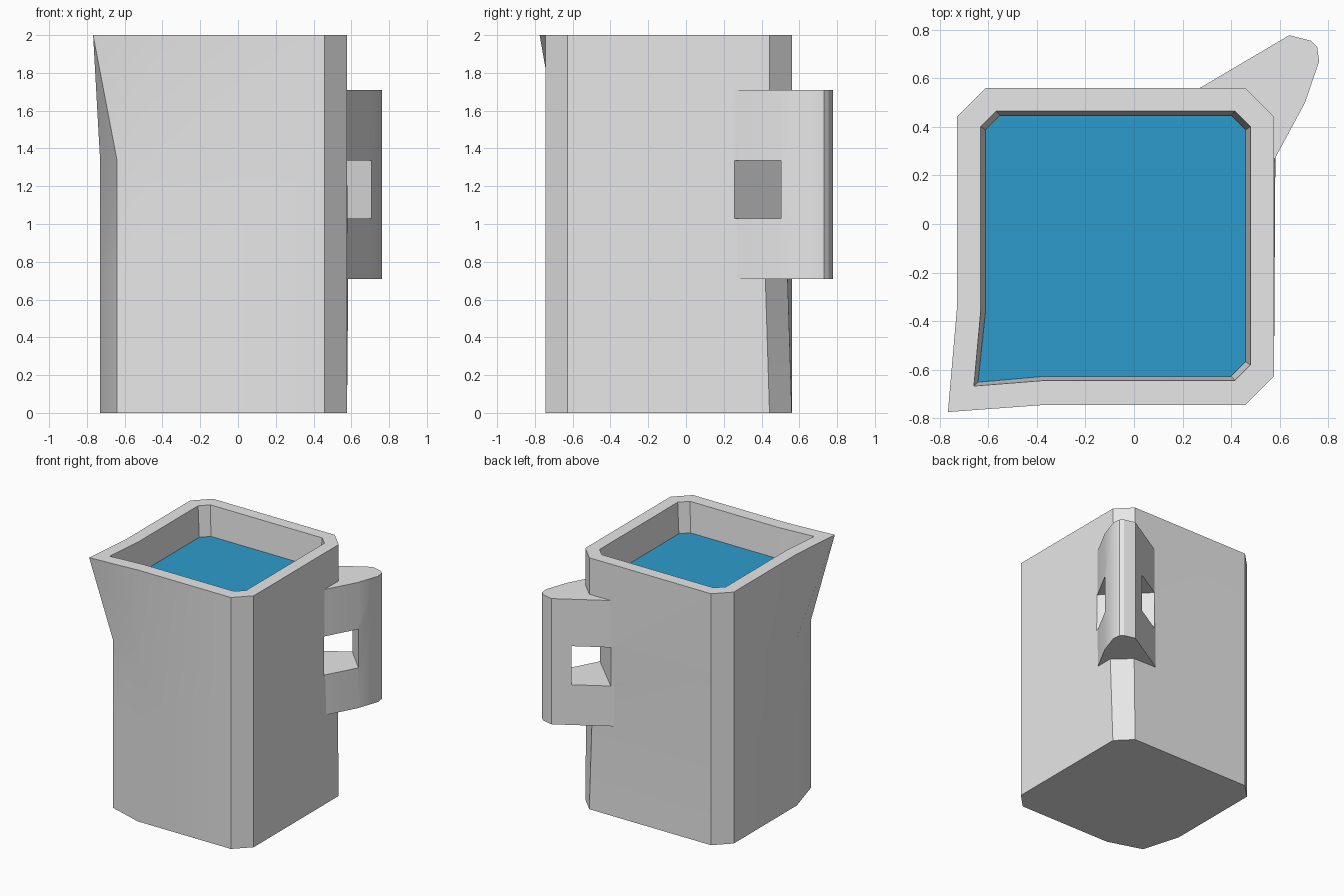
import bpy, bmesh, math

if "Cube" in bpy.data.objects:
    bpy.data.objects.remove(bpy.data.objects["Cube"])


def material(name, rgb):
    m = bpy.data.materials.new(name)
    m.diffuse_color = (*rgb, 1)
    m.use_nodes = True
    m.node_tree.nodes["Principled BSDF"].inputs["Base Color"].default_value = m.diffuse_color
    return m


grey = material("pitcher grey", (0.8, 0.8, 0.8))
blue = material("water blue", (0.027, 0.33, 0.6))


def loft(name, rings, mat):
    """Closed solid through rings of equal point count: [(points, z), ...]."""
    bm = bmesh.new()
    loops = [[bm.verts.new((x, y, z)) for x, y in pts] for pts, z in rings]
    n = len(loops[0])
    for a, b in zip(loops, loops[1:]):
        for i in range(n):
            j = (i + 1) % n
            bm.faces.new((a[i], a[j], b[j], b[i]))
    bm.faces.new(loops[0][::-1])
    bm.faces.new(loops[-1])
    bmesh.ops.recalc_face_normals(bm, faces=bm.faces[:])
    me = bpy.data.meshes.new(name)
    bm.to_mesh(me)
    bm.free()
    me.materials.append(mat)
    ob = bpy.data.objects.new(name, me)
    bpy.context.collection.objects.link(ob)
    return ob


def outline(x0, x1, y0, y1, c, left, front, tip, lean=0.0):
    """Square with three cut corners and a spout at the front left one."""
    return [(x0, left), tip, (front, y0), (x1 - c, y0), (x1, y0 + c),
            (x1 + lean * 0.3, y1 - c - lean), (x1 - c - lean * 0.4, y1 - lean),
            (x0 + c, y1), (x0, y1 - c)]


def outer(tip, lean=0.0):
    return outline(-0.73, 0.577, -0.745, 0.56, 0.118, -0.35, -0.36, tip, lean)


# body: straight below, spout flaring at the top, hollow down to the water
low, lip = (-0.64, -0.657), (-0.767, -0.775)
rim_in = outline(-0.632, 0.48, -0.645, 0.465, 0.064, -0.36, -0.37, (-0.66, -0.668))
water_edge = outline(-0.612, 0.46, -0.628, 0.448, 0.06, -0.36, -0.37, (-0.643, -0.652))
body = loft("pitcher_body", [
    (outer(low), 0), (outer(low, 0.022), 0.71), (outer(low), 1.335),
    (outer(lip), 2), (rim_in, 2), (water_edge, 1.75)], grey)

# water surface
water = loft("water", [(water_edge, 1.752), (water_edge, 1.76)], blue)

# handle on the back right corner
grip = [(0.566, 0.243), (0.705, 0.50), (0.763, 0.67), (0.755, 0.73),
        (0.73, 0.755), (0.64, 0.778), (0.25, 0.548)]
handle = loft("handle", [(grip, 0.71), (grip, 1.71)], grey)

# finger hole, cut through the handle and the body corner
hole = [(0.15, 0.678), (0.697, 0.14), (0.825, 0.38), (0.397, 0.826)]
cutter = loft("hole_cutter", [(hole, 1.03), (hole, 1.337)], grey)
cutter.hide_render = True

for ob in (body, handle):
    mod = ob.modifiers.new("hole", 'BOOLEAN')
    mod.object = cutter
    mod.operation = 'DIFFERENCE'
    mod.solver = 'EXACT'
    bpy.ops.object.select_all(action='DESELECT')
    ob.select_set(True)
    bpy.context.view_layer.objects.active = ob
    bpy.ops.object.modifier_apply(modifier=mod.name)
    bpy.ops.object.shade_smooth_by_angle(angle=math.radians(30))
bpy.data.objects.remove(cutter)
